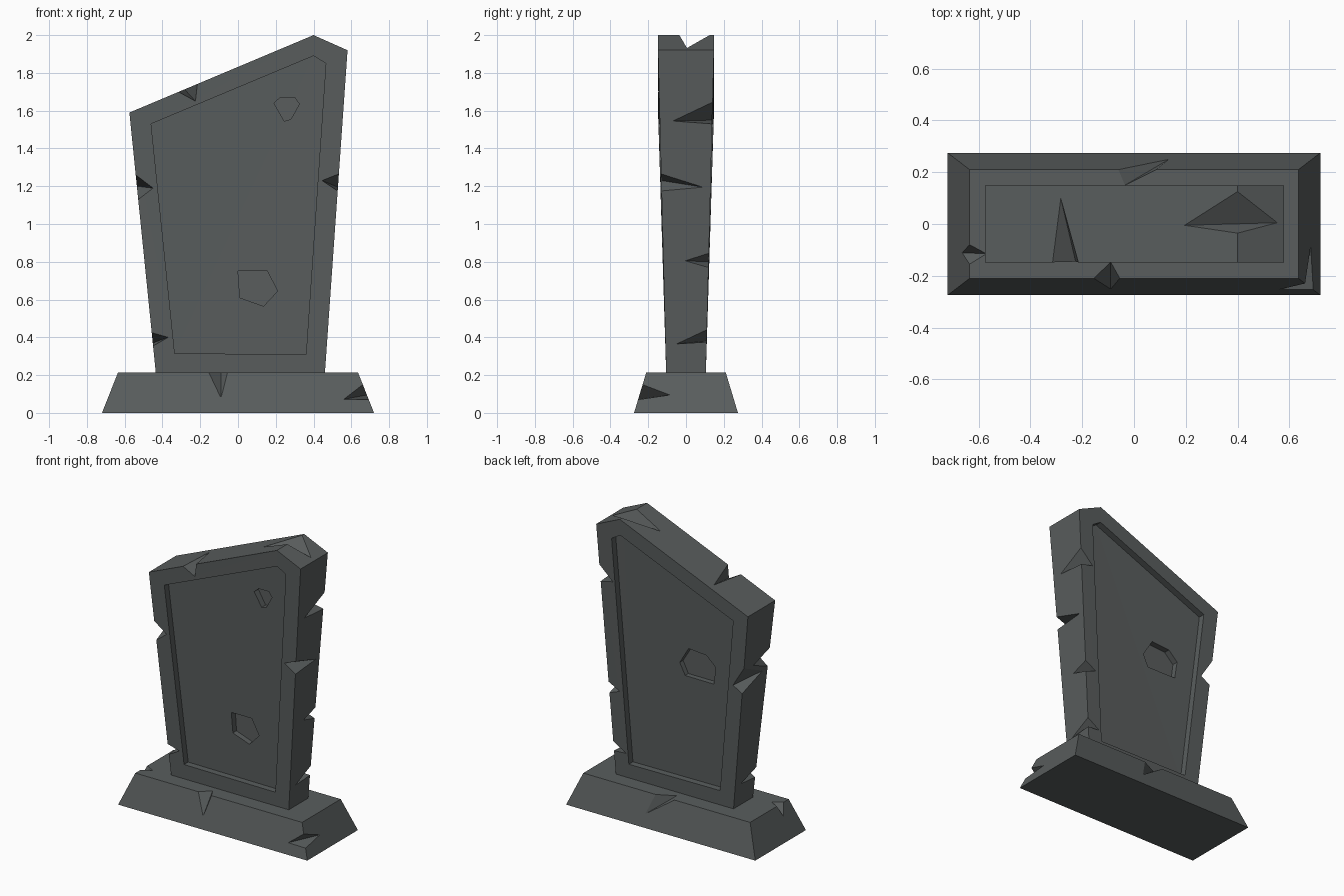
import bpy
import bmesh
from mathutils import Vector

if "Cube" in bpy.data.objects:
    bpy.data.objects.remove(bpy.data.objects["Cube"])

stone = bpy.data.materials.new("dark_stone")
stone.use_nodes = True
colour = (0.1, 0.11, 0.11, 1)
stone.diffuse_color = colour
stone.node_tree.nodes["Principled BSDF"].inputs["Base Color"].default_value = colour


def finish(bm, name):
    bmesh.ops.recalc_face_normals(bm, faces=bm.faces)
    mesh = bpy.data.meshes.new(name)
    bm.to_mesh(mesh)
    bm.free()
    obj = bpy.data.objects.new(name, mesh)
    mesh.materials.append(stone)
    bpy.context.collection.objects.link(obj)
    return obj


def hull(points, name):
    bm = bmesh.new()
    for p in points:
        bm.verts.new(p)
    bmesh.ops.convex_hull(bm, input=bm.verts[:])
    return finish(bm, name)


def bridge(bm, first, second):
    for i in range(len(first)):
        j = (i + 1) % len(first)
        bm.faces.new((first[i], first[j], second[j], second[i]))


def carve(target, cutter):
    cutter.hide_render = True
    mod = target.modifiers.new("carve", 'BOOLEAN')
    mod.operation = 'DIFFERENCE'
    mod.solver = 'EXACT'
    mod.object = cutter
    bpy.context.view_layer.objects.active = target
    bpy.ops.object.modifier_apply(modifier=mod.name)
    bpy.data.objects.remove(cutter)


def chip(target, edge_a, edge_b, tip_a, tip_b):
    """Wedge out of an edge: two points on the edge, a tip on each side."""
    a, b, c, d = (Vector(p) for p in (edge_a, edge_b, tip_a, tip_b))
    mid = (c + d) / 2
    carve(target, hull([mid + (a - mid) * 1.6, mid + (b - mid) * 1.6, c, d], "chip_cutter"))


# Sloped plinth
plinth = hull([(sx * w, sy * d, z) for w, d, z in ((0.72, 0.275, 0), (0.635, 0.21, 0.215))
               for sx in (-1, 1) for sy in (-1, 1)], "plinth")

# Slab: outline with a sunken panel on front and back, thicker at the top
outline = [(-0.435, 0.21), (0.46, 0.21), (0.58, 1.92), (0.40, 2.0), (-0.575, 1.59)]
panel = [(-0.335, 0.315), (0.36, 0.31), (0.465, 1.85), (0.40, 1.89), (-0.46, 1.53)]
RECESS = 0.045


def top_z(x):
    return 2.0 - 0.42 * (0.40 - x) if x < 0.40 else 2.0 - 0.44 * (x - 0.40)


def half_depth(x, z):
    return 0.105 + 0.043 * min(1, (z - 0.21) / (top_z(x) - 0.21))


def left_x(z):
    return -0.435 - 0.1014 * (z - 0.21)


def right_x(z):
    return 0.46 + 0.0702 * (z - 0.21)


bm = bmesh.new()
rims = []
for side in (-1, 1):
    def loop(points, sunk):
        return [bm.verts.new((x, side * (half_depth(x, z) - sunk), z)) for x, z in points]
    rim, lip, floor = loop(outline, 0), loop(panel, 0), loop(panel, RECESS)
    bridge(bm, rim, lip)
    bridge(bm, lip, floor)
    bm.faces.new(floor)
    rims.append(rim)
bridge(bm, *rims)
bmesh.ops.triangulate(bm, faces=bm.faces[:])
slab = finish(bm, "slab")

# Shallow pits in the panels: side, depth of pit floor, outline
pits = [
    (-1, 0.05, [(0.19, 1.64), (0.225, 1.67), (0.30, 1.67), (0.325, 1.635), (0.28, 1.555), (0.245, 1.545)]),
    (-1, 0.03, [(0, 0.75), (0.155, 0.75), (0.21, 0.645), (0.135, 0.565), (0.01, 0.61)]),
    (1, 0.045, [(-0.01, 1.10), (-0.08, 1.216), (-0.218, 1.205), (-0.286, 1.14), (-0.27, 1.02), (-0.05, 1.02)]),
]
for side, depth, shape in pits:
    carve(slab, hull([(x, side * y, z) for x, z in shape for y in (depth, 0.2)], "pit_cutter"))

# Chips on the upright edges: edge function, side, top z, bottom z,
# face tip (x, z), flank tip (y, z)
upright = [
    (left_x, -1, 1.26, 1.13, (-0.45, 1.19), (0.03, 1.20)),
    (left_x, 1, 1.22, 1.04, (-0.45, 1.08), (-0.08, 1.12)),
    (left_x, -1, 0.425, 0.355, (-0.37, 0.40), (0.05, 0.37)),
    (right_x, -1, 1.265, 1.175, (0.445, 1.23), (0.09, 1.195)),
    (right_x, 1, 1.645, 1.53, (0.46, 1.55), (-0.07, 1.545)),
    (right_x, 1, 0.845, 0.77, (0.42, 0.80), (-0.005, 0.805)),
    (right_x, 1, 0.44, 0.375, (0.38, 0.38), (-0.05, 0.365)),
]
for edge, side, high, low, (fx, fz), (sy, sz) in upright:
    ends = [(edge(z), side * half_depth(edge(z), z), z) for z in (high, low)]
    chip(slab, *ends, (fx, side * half_depth(fx, fz), fz), (edge(sz), sy, sz))

# Chips along the top: front edge and peak
chip(slab, (-0.315, -0.148, top_z(-0.315)), (-0.215, -0.148, top_z(-0.215)),
     (-0.225, -0.147, 1.65), (-0.283, 0.10, top_z(-0.283)))
chip(slab, (0.405, 0.125, 2.0), (0.405, -0.035, 2.0),
     (0.195, -0.005, top_z(0.195)), (0.555, 0.005, top_z(0.555)))

# Chips on the plinth: front, left-front corner, back, right end
chip(plinth, (-0.155, -0.21, 0.215), (-0.055, -0.21, 0.215), (-0.09, -0.25, 0.08), (-0.09, -0.147, 0.215))
chip(plinth, (0.661, -0.23, 0.15), (0.692, -0.254, 0.07), (0.56, -0.253, 0.072), (0.683, -0.085, 0.095))
chip(plinth, (-0.06, 0.21, 0.215), (0.085, 0.21, 0.215), (0.135, 0.25, 0.083), (-0.035, 0.15, 0.215))
chip(plinth, (-0.635, -0.08, 0.215), (-0.635, -0.155, 0.215), (-0.685, -0.11, 0.125), (-0.57, -0.115, 0.215))
